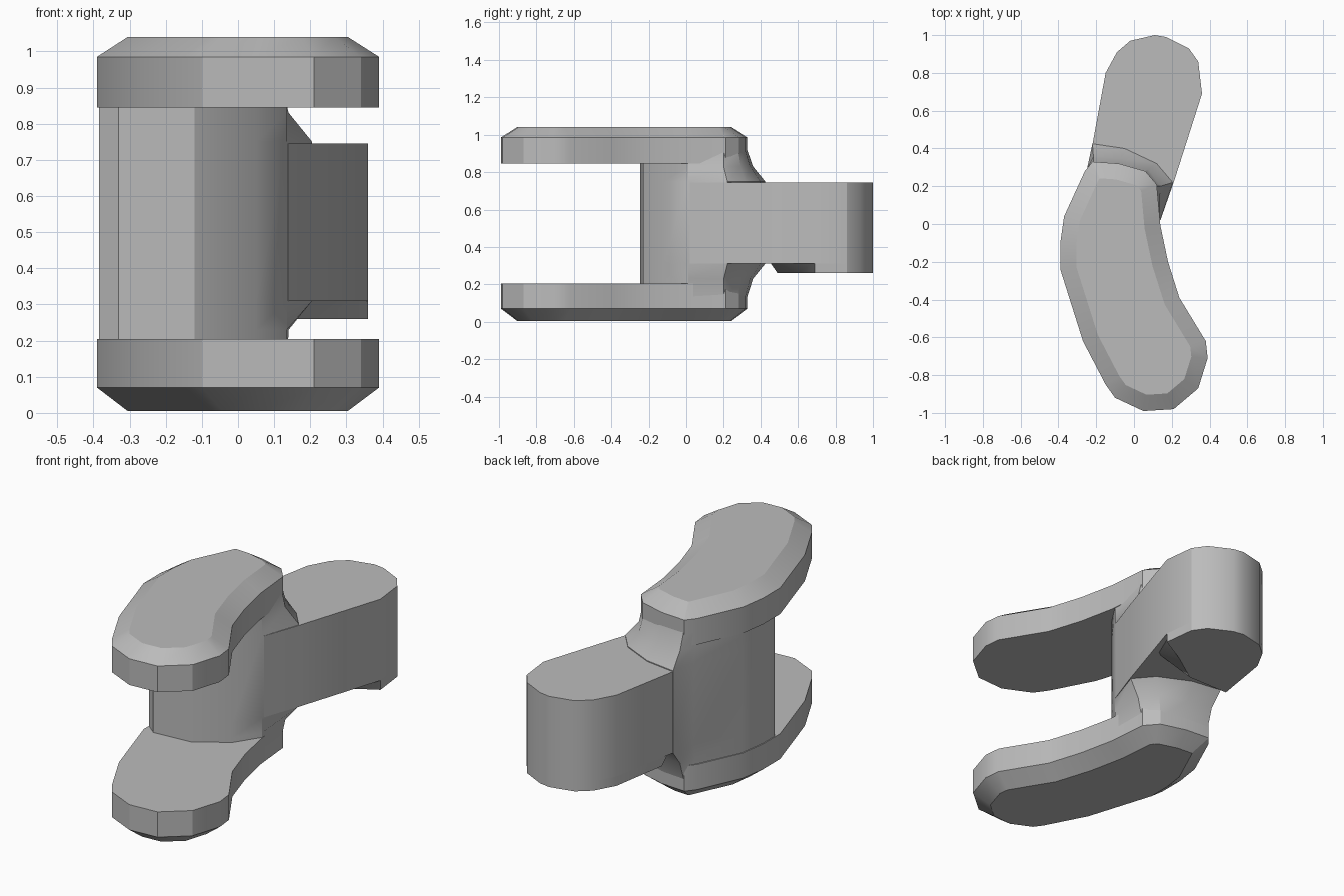
import bpy, bmesh, math
from mathutils import Vector

cube = bpy.data.objects.get("Cube")
if cube:
    bpy.data.objects.remove(cube, do_unlink=True)

grey = bpy.data.materials.new("plain grey")
grey.use_nodes = True
grey.diffuse_color = (0.5, 0.5, 0.5, 1)
grey.node_tree.nodes["Principled BSDF"].inputs["Base Color"].default_value = (0.5, 0.5, 0.5, 1)


def inset(outline, d):
    """Offset a counter-clockwise outline inwards with mitred corners."""
    pts = [Vector(p) for p in outline]
    result = []
    for i, p in enumerate(pts):
        a = (p - pts[i - 1]).normalized()
        b = (pts[(i + 1) % len(pts)] - p).normalized()
        na, nb = Vector((-a.y, a.x)), Vector((-b.y, b.x))
        result.append(p + (na + nb) * d / (1 + na.dot(nb)))
    return result


def loft(name, rings):
    """Skin a stack of (outline, height) rings and cap both ends."""
    bm = bmesh.new()
    layers = [[bm.verts.new((p[0], p[1], z)) for p in pts] for pts, z in rings]
    n = len(layers[0])
    for low, high in zip(layers, layers[1:]):
        for i in range(n):
            j = (i + 1) % n
            bm.faces.new((low[i], low[j], high[j], high[i]))
    bm.faces.new(layers[0][::-1])
    bm.faces.new(layers[-1])
    bmesh.ops.recalc_face_normals(bm, faces=bm.faces)
    mesh = bpy.data.meshes.new(name)
    bm.to_mesh(mesh)
    bm.free()
    mesh.materials.append(grey)
    obj = bpy.data.objects.new(name, mesh)
    bpy.context.collection.objects.link(obj)
    bpy.ops.object.select_all(action='DESELECT')
    obj.select_set(True)
    bpy.context.view_layer.objects.active = obj
    bpy.ops.object.shade_smooth_by_angle(angle=math.radians(28))
    return obj


# Curved fork plates with chamfered outer faces
plate = [(0.05, -0.99), (0.21, -0.98), (0.34, -0.87), (0.39, -0.71), (0.38, -0.62),
         (0.24, -0.39), (0.18, -0.2), (0.14, -0.01), (0.12, 0.21), (0.06, 0.28),
         (-0.08, 0.32), (-0.22, 0.33), (-0.26, 0.28), (-0.37, 0.04), (-0.39, -0.1),
         (-0.39, -0.24), (-0.27, -0.62), (-0.15, -0.85), (-0.1, -0.92)]
small = inset(plate, 0.085)
loft("lower_plate", [(small, 0.005), (plate, 0.07), (plate, 0.205)])
loft("upper_plate", [(plate, 0.845), (plate, 0.985), (small, 1.04)])

# Central web whose back flares out to meet the tongue
front = [(-0.385, -0.2), (-0.33, -0.245), (-0.12, -0.23), (0.05, -0.12), (0.135, 0.01)]
left = [(-0.365, 0.04), (-0.385, -0.1)]
tight = front + [(0.115, 0.2), (0.055, 0.275), (-0.08, 0.315), (-0.215, 0.325), (-0.255, 0.28)] + left
mid = front + [(0.14, 0.2), (0.075, 0.29), (-0.07, 0.345), (-0.215, 0.36), (-0.25, 0.285)] + left
wide = front + [(0.205, 0.22), (0.12, 0.32), (-0.05, 0.4), (-0.22, 0.425), (-0.245, 0.29)] + left
loft("web", [(tight, 0.12), (mid, 0.23), (wide, 0.31), (wide, 0.75), (mid, 0.83), (tight, 0.93)])

# Rounded tongue at the back
tip = [(0.36, 0.69), (0.34, 0.86), (0.29, 0.93), (0.17, 0.99), (0.11, 1.0),
       (-0.02, 0.97), (-0.09, 0.91), (-0.15, 0.8)]
loft("tongue", [([(-0.2, 0.25), (0.14, 0.02), (0.21, 0.22)] + tip + [(-0.22, 0.42)], z)
                for z in (0.31, 0.745)])

# Pad under the tongue, cut back near the web
loft("tongue_pad", [([(-0.2, 0.49), (0.04, 0.49), (0.2, 0.6)] + tip, 0.26),
                    ([(-0.21, 0.45), (0.08, 0.45), (0.28, 0.5)] + tip, 0.32)])
